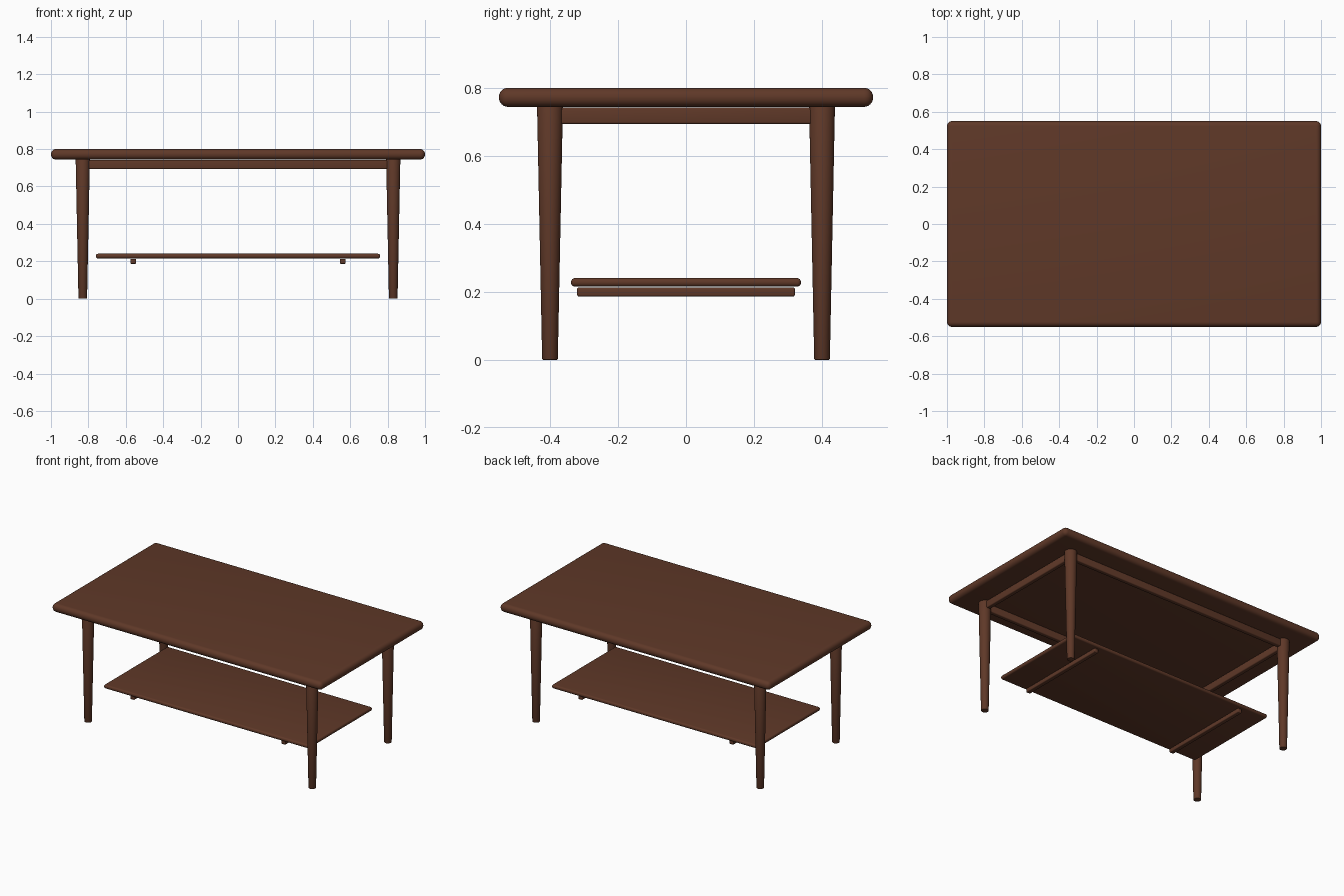
import bpy, math

if "Cube" in bpy.data.objects:
    bpy.data.objects.remove(bpy.data.objects["Cube"])

wood = bpy.data.materials.new("dark brown wood")
wood.diffuse_color = (0.115, 0.040, 0.021, 1)
wood.use_nodes = True
wood.node_tree.nodes["Principled BSDF"].inputs["Base Color"].default_value = wood.diffuse_color


def finish(name, bevel, segments):
    ob = bpy.context.object
    ob.name = name
    ob.data.materials.append(wood)
    m = ob.modifiers.new("rounding", 'BEVEL')
    m.width = bevel
    m.segments = segments
    m.limit_method = 'ANGLE'
    m.angle_limit = math.radians(40)
    bpy.ops.object.modifier_apply(modifier=m.name)
    bpy.ops.object.shade_smooth_by_angle(angle=math.radians(35))


def box(name, centre, size, bevel, segments=3):
    bpy.ops.mesh.primitive_cube_add(size=1, location=centre)
    bpy.context.object.scale = size
    bpy.ops.object.transform_apply(location=False, rotation=False, scale=True)
    finish(name, bevel, segments)


# Table top with bullnose edge, and lower shelf
box("table_top", (0, 0, 0.772), (2.0, 1.1, 0.056), 0.0265, 6)
box("lower_shelf", (0, 0, 0.228), (1.52, 0.676, 0.025), 0.011, 4)

# Tapered round legs
for sx, side in ((-1, "left"), (1, "right")):
    for sy, end in ((-1, "front"), (1, "back")):
        bpy.ops.mesh.primitive_cone_add(vertices=32, radius1=0.023, radius2=0.038,
                                        depth=0.745, location=(sx * 0.83, sy * 0.40, 0.3725))
        finish(f"{end}_{side}_leg", 0.003, 2)

# Aprons between the legs
for s, side, end in ((-1, "left", "front"), (1, "right", "back")):
    box(f"{end}_apron", (0, s * 0.40, 0.718), (1.62, 0.03, 0.049), 0.006)
    box(f"{side}_apron", (s * 0.83, 0, 0.718), (0.03, 0.76, 0.049), 0.006)
    # Battens under the shelf
    box(f"{side}_shelf_batten", (s * 0.56, 0, 0.2), (0.03, 0.64, 0.027), 0.005)
